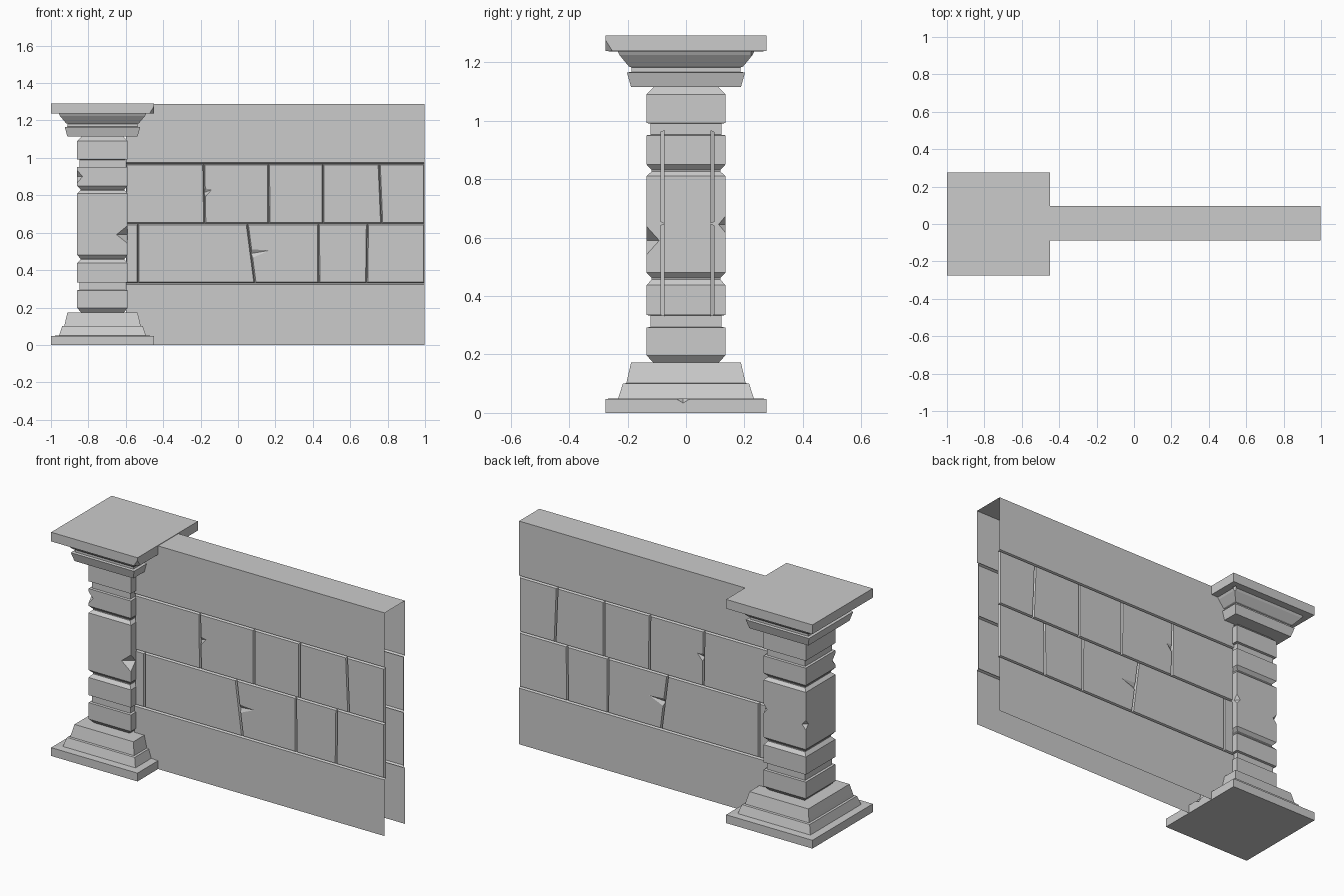
import bpy, bmesh
from mathutils import Matrix, Vector

if "Cube" in bpy.data.objects:
    bpy.data.objects.remove(bpy.data.objects["Cube"])


def finish(bm, name):
    mesh = bpy.data.meshes.new(name)
    bm.to_mesh(mesh)
    bm.free()
    obj = bpy.data.objects.new(name, mesh)
    bpy.context.collection.objects.link(obj)
    return obj


# Square pillar: stacked rings of (half width, z)
CX = -0.7245
PROFILE = [(.2755, 0), (.2755, .048), (.232, .05), (.216, .10), (.204, .102), (.20, .12),
           (.188, .172), (.112, .172), (.135, .197), (.135, .292), (.122, .294),
           (.122, .333), (.135, .335), (.135, .437), (.118, .456), (.118, .462),
           (.135, .48), (.135, .81), (.118, .826), (.118, .832), (.135, .85),
           (.135, .95), (.122, .952), (.122, .99), (.135, .992), (.135, 1.09),
           (.11, 1.115), (.188, 1.115), (.202, 1.165), (.186, 1.167), (.186, 1.182),
           (.195, 1.185), (.228, 1.225), (.234, 1.237), (.2755, 1.238), (.2755, 1.291)]
bm = bmesh.new()
rings = [[bm.verts.new((CX + sx * r, sy * r, z))
          for sx, sy in ((-1, -1), (1, -1), (1, 1), (-1, 1))] for r, z in PROFILE]
for a, b in zip(rings, rings[1:]):
    for i in range(4):
        j = (i + 1) % 4
        bm.faces.new((a[i], a[j], b[j], b[i]))
bm.faces.new(rings[0][::-1])
bm.faces.new(rings[-1])
pillar = finish(bm, "pillar")

# Chips knocked out of the pillar's edges with octahedral cutters
CHIPS = [((-.589, -.136, .59), (.062, .045, .05)), ((-.589, .136, .645), (.025, .025, .03)),
         ((-.86, -.136, .90), (.03, .03, .035)), ((-.449, -.276, 1.237), (.025, .025, .04)),
         ((-.449, -.01, .049), (.02, .025, .015)), ((-.49, .235, 1.225), (.02, .02, .03)),
         ((-.86, .136, .62), (.025, .025, .03))]
bm = bmesh.new()
for pos, size in CHIPS:
    bmesh.ops.create_uvsphere(bm, u_segments=4, v_segments=2, radius=1,
                              matrix=Matrix.LocRotScale(Vector(pos), None, Vector(size)))
cutter = finish(bm, "chip_cutter")
cutter.hide_render = True
mod = pillar.modifiers.new("chips", 'BOOLEAN')
mod.operation = 'DIFFERENCE'
mod.solver = 'EXACT'
mod.object = cutter
bpy.context.view_layer.objects.active = pillar
bpy.ops.object.modifier_apply(modifier=mod.name)
bpy.data.objects.remove(cutter)

# Hollow wall: front and back sheets of stone blocks, open at bottom and ends
YC, HALF, DEPTH, GAP = .0045, .0925, .014, .006
X0, X1, ZTOP = -.60, .998, 1.288
bm = bmesh.new()


def face(side, *pts):
    """Face from (x, z, depth) points, counter-clockwise seen from outside the front."""
    vs = [bm.verts.new((x, YC + side * (HALF - d), z)) for x, z, d in pts]
    bm.faces.new(vs if side < 0 else vs[::-1])


def block(side, left, right, z0, z1, notch=None):
    """Block with sloped edges; left/right are (bottom x, top x), notch is (height, length)."""
    o = [(left[0], z0, DEPTH), (right[0], z0, DEPTH), (right[1], z1, DEPTH), (left[1], z1, DEPTH)]
    g = GAP
    i = [(left[0] + g, z0 + g, 0), (right[0] - g, z0 + g, 0),
         (right[1] - g, z1 - g, 0), (left[1] + g, z1 - g, 0)]
    for k in range(3):
        face(side, o[k], o[k + 1], i[k + 1], i[k])
    if not notch:
        face(side, *i)
        face(side, o[3], o[0], i[0], i[3])
        return
    t, length = notch

    def on_left(f, off, d):
        return (left[0] + (left[1] - left[0]) * f + off, z0 + (z1 - z0) * f, d)
    a, b = on_left(t - .07, g, 0), on_left(t + .07, g, 0)
    m, tip = on_left(t, 0, DEPTH), on_left(t + .05, length, 0)
    face(side, i[0], i[1], i[2], tip, a)
    face(side, i[2], i[3], b, tip)
    face(side, o[0], i[0], a, m)
    face(side, m, b, i[3], o[3])
    face(side, m, a, tip)
    face(side, m, tip, b)


ROWS = [(.33, .648, [(X0, X0), (-.535, -.535), (.09, .05), (.432, .43), (.688, .692), (X1, X1)],
         {2: (.5, .10)}),
        (.648, .968, [(X0, X0), (-.178, -.183), (.165, .163), (.455, .455), (.768, .755), (X1, X1)],
         {1: (.52, .04)})]
for side in (-1, 1):
    for z0, z1, joints, notches in ROWS:
        for n, (l, r) in enumerate(zip(joints, joints[1:])):
            block(side, l, r, z0, z1, notches.get(n))
    # plain bands below and above the blocks
    for edge, groove, far in ((.33 - GAP, .33, 0), (.968 + GAP, .968, ZTOP)):
        for (za, da), (zb, db) in (sorted([(edge, 0), (groove, DEPTH)]),
                                   sorted([(edge, 0), (far, 0)])):
            face(side, (X0, za, da), (X1, za, da), (X1, zb, db), (X0, zb, db))
# coping across the top
bm.faces.new([bm.verts.new((x, YC + s * HALF, ZTOP))
              for x, s in ((X0, -1), (X1, -1), (X1, 1), (X0, 1))])
bmesh.ops.remove_doubles(bm, verts=bm.verts, dist=1e-4)
finish(bm, "stone_wall")
